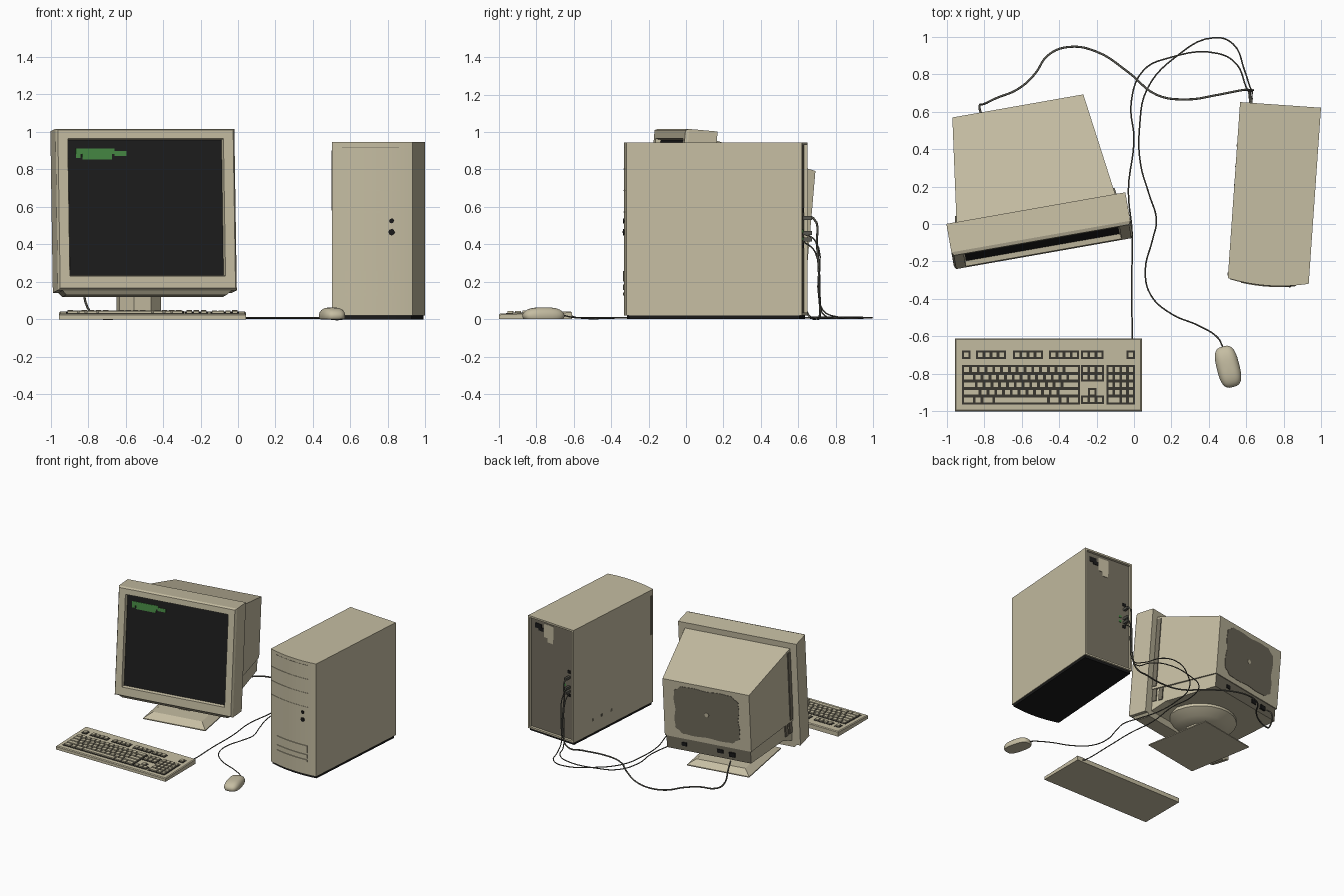
import bpy, bmesh, math
from mathutils import Matrix

if "Cube" in bpy.data.objects:
    bpy.data.objects.remove(bpy.data.objects["Cube"])

def mat(name, r, g, b):
    m = bpy.data.materials.new(name)
    m.diffuse_color = (r, g, b, 1)
    m.use_nodes = True
    m.node_tree.nodes["Principled BSDF"].inputs["Base Color"].default_value = m.diffuse_color
    return m

BEIGE = mat("beige plastic", .56, .51, .362)
GREY = mat("grey brown panel", .175, .158, .115)
BLACK = mat("black rubber", .010, .010, .010)
SCREEN = mat("screen glass", .012, .012, .012)
GREEN = mat("green text", .06, .24, .055)
KEYBED = mat("dark key bed", .04, .037, .03)
CABLE = mat("cable grey", .10, .098, .08)

def frame(x, y, z, turn, tilt=0):
    return (Matrix.Translation((x, y, z)) @ Matrix.Rotation(math.radians(turn), 4, 'Z')
            @ Matrix.Rotation(math.radians(tilt), 4, 'X'))

WORLD = Matrix()
MON = frame(-.524, .085, 1.003, 10, -5)     # pivot: top back edge of the bezel
STAND = frame(-.53, .15, 0, 10)
TOWER = frame(.749, .159, 0, -4)
MOUSE = frame(.502, -.762, 0, 14)

def finish(name, bm, mats, M, smooth=None):
    bmesh.ops.recalc_face_normals(bm, faces=bm.faces)
    me = bpy.data.meshes.new(name)
    bm.to_mesh(me)
    bm.free()
    me.transform(M)
    for m in mats:
        me.materials.append(m)
    ob = bpy.data.objects.new(name, me)
    bpy.context.collection.objects.link(ob)
    if smooth:
        bpy.ops.object.select_all(action='DESELECT')
        ob.select_set(True)
        bpy.context.view_layer.objects.active = ob
        bpy.ops.object.shade_smooth_by_angle(angle=math.radians(smooth))
    return ob

def loft_bm(rings):
    bm = bmesh.new()
    vs = [[bm.verts.new(p) for p in r] for r in rings]
    n = len(rings[0])
    for a, b in zip(vs, vs[1:]):
        for i in range(n):
            bm.faces.new((a[i], a[(i + 1) % n], b[(i + 1) % n], b[i]))
    bm.faces.new(vs[0])
    end = bm.faces.new(vs[-1])
    return bm, end

def loft(name, rings, m, M=WORLD, end_mat=None, smooth=None):
    bm, end = loft_bm(rings)
    if end_mat:
        end.material_index = 1
    return finish(name, bm, [m, end_mat] if end_mat else [m], M, smooth)

def boxes(name, spans, m, M=WORLD):
    """several boxes (x0,x1,y0,y1,z0,z1) as one object"""
    bm = bmesh.new()
    for x0, x1, y0, y1, z0, z1 in spans:
        T = Matrix.Translation(((x0 + x1) / 2, (y0 + y1) / 2, (z0 + z1) / 2))
        bmesh.ops.create_cube(bm, size=1, matrix=T @ Matrix.Diagonal((abs(x1 - x0), y1 - y0, z1 - z0, 1)))
    return finish(name, bm, [m], M)

def rect(hx, z0, z1, y):
    return [(-hx, y, z0), (hx, y, z0), (hx, y, z1), (-hx, y, z1)]

def circle(r, z, n=24, phase=0):
    return [(r * math.cos(phase + i * math.tau / n), r * math.sin(phase + i * math.tau / n), z) for i in range(n)]

def disc(name, x, y0, y1, z, r, n, m, M):
    loft(name, [[(x + a, y, z + b) for a, b, _ in circle(r, 0, n)] for y in (y0, y1)], m, M)

# ---- monitor ----
loft("monitor_bezel", [rect(.485, -.865, 0, 0), rect(.485, -.865, 0, -.155), rect(.475, -.855, -.008, -.173),
                       rect(.422, -.79, -.053, -.173), rect(.416, -.784, -.058, -.145)], BEIGE, MON, SCREEN)
loft("bezel_chin", [[(x * w, y, z) for x, y in ((-1, f), (1, f), (1, 0), (-1, 0))]
                    for w, f, z in ((.46, -.15, -.863), (.435, -.13, -.888))], BEIGE, MON)
boxes("screen_text", [(-.375, -.165, -.149, -.142, -.135, -.105), (-.34, -.18, -.149, -.142, -.163, -.135),
                      (-.375, -.35, -.149, -.142, -.155, -.135), (-.165, -.10, -.149, -.142, -.145, -.118)], GREEN, MON)
loft("monitor_shell", [rect(.432, -.66, -.045, -.01), rect(.355, -.645, -.162, .57)], BEIGE, MON)
loft("monitor_lower_shell", [rect(.42, -.84, -.64, -.01), rect(.40, -.78, -.64, .12), rect(.345, -.75, -.64, .562)],
     BEIGE, MON, GREY)
boxes("monitor_ports", [(-.22, -.17, .55, .575, -.72, -.685), (-.12, -.07, .55, .567, -.71, -.68),
                        (.18, .22, .55, .567, -.71, -.68)], BLACK, MON)

# rear vent: rectangle with nicked corners and a slightly wavy edge
outline = []
for i in range(96):
    t = i * math.tau / 96
    c, s = math.cos(t), math.sin(t)
    k = (abs(c) ** 16 + abs(s) ** 16) ** (-1 / 16)
    d = abs((t % (math.pi / 2)) - math.pi / 4)
    k *= 1 - .10 * math.exp(-(d / .09) ** 2) - .02 * (1 + math.cos(8 * t)) * (d > .15)
    outline.append((.268 * c * k, -.4 + .205 * s * k))
loft("monitor_rear_vent", [[(x, y, z) for x, z in outline] for y in (.565, .573)], GREY, MON)
disc("vent_hub", 0, .57, .576, -.4, .018, 8, BEIGE, MON)

# vents on both sides behind the bezel
for s in (-1, 1):
    R = Matrix.Translation((s * .432, 0, 0)) @ Matrix.Rotation(math.radians(7.7 * s), 4, 'Z')
    boxes("monitor_side_vent", [(-.01 * s, .006 * s, .005, .04, -.64, -.07)], GREY, MON @ R)
    boxes("monitor_side_slots", [(-.03 * s, -.006 * s, y, y + .035, -.76, -.66) for y in (.005, .06)], GREY, MON @ R)

# stand
loft("stand_base", [[(a * w, y, z) for a, y in ((-1, f), (1, f), (1, b), (-1, b))]
                    for w, f, b, z in ((.255, -.3, .26, 0), (.255, -.3, .26, .008), (.2, -.24, .21, .045))], BEIGE, STAND)
loft("stand_neck", [circle(.122, .03, 8, math.pi / 8), circle(.122, .14, 8, math.pi / 8)], BEIGE, STAND)
loft("stand_swivel", [circle(.12, .125), circle(.2, .145), circle(.27, .19), circle(.27, .25)], BEIGE, STAND, smooth=30)

# ---- tower ----
def front_y(x):
    return -.489 + .025 * (x / .2165) ** 2

def tower_outline(z, g=0):
    front = [(x * .02165, front_y(x * .02165)) for x in range(-10, 11)]
    return [(x * (1 - g), y * (1 - g), z) for x, y in front + [(.2165, .478), (-.2165, .478)]]

bm, _ = loft_bm([tower_outline(.02), tower_outline(.945)])
bmesh.ops.recalc_face_normals(bm, faces=bm.faces)
back = [f for f in bm.faces if f.normal.y > .9]
bmesh.ops.inset_region(bm, faces=back, thickness=.02)
bmesh.ops.inset_region(bm, faces=back, thickness=.001, depth=-.02)
for f in back:
    f.material_index = 1
finish("tower_case", bm, [BEIGE, GREY], TOWER)
loft("tower_foot", [tower_outline(0, .03), tower_outline(.022, .03)], BLACK, TOWER)

def front_strip(name, x0, x1, z0, z1, m, out=.003):
    """thin plate that follows the curved front"""
    xs = [x0 + (x1 - x0) * i / 10 for i in range(11)]
    ring = [(x, front_y(x) - out) for x in xs] + [(x, front_y(x) + .01) for x in reversed(xs)]
    loft(name, [[(x, y, z) for x, y in ring] for z in (z0, z1)], m, TOWER)

for z in (.80, .685, .57):
    front_strip("drive_bay_ledge", -.205, .15, z, z + .005, BEIGE, .003)
front_strip("top_bay_groove", -.16, .145, .916, .919, GREY, .001)
for z, h in ((.125, .018), (.155, .03), (.2, .058)):
    front_strip("front_grille_slat", -.145, .145, z, z + h, BEIGE, .006)
disc("power_button", .105, -.490, -.46, .465, .017, 8, BLACK, TOWER)
disc("indicator_light", .105, -.489, -.46, .525, .013, 8, BLACK, TOWER)
boxes("power_supply_plate", [(-.01, .08, .45, .461, .80, .91), (-.005, .045, .45, .461, .765, .80)], BEIGE, TOWER)
boxes("power_socket", [(.1, .165, .45, .462, .855, .895), (.085, .13, .45, .462, .84, .87)], BLACK, TOWER)
boxes("rear_ports", [(-.172, -.145, .45, .462, z, z + .025) for z in (.38, .57)], BLACK, TOWER)
boxes("rear_audio_ports", [(-.13, -.11, .45, .462, z, z + .018) for z in (.42, .46)], GREEN, TOWER)
boxes("side_vent", [(-.22, -.21, -.45, -.435, .58, .9)], GREY, TOWER)
boxes("side_holes", [(-.2185, -.21, y, y + .02, .12, .14) for y in (.02, .13, .24)], GREY, TOWER)

# ---- keyboard ----
def deck(y):
    return .029 + (y + 1) / .39 * .012

X0, X1, Y0, Y1 = -.955, .042, -1.0, -.61
def deck_ring(g, dz, flat=False):
    return [(x, y, 0 if flat else deck(y) + dz) for x, y in
            ((X0 + g, Y0 + g), (X1 - g, Y0 + g), (X1 - g, Y1 - g), (X0 + g, Y1 - g))]

loft("keyboard_case", [deck_ring(0, 0, True), deck_ring(0, -.006), deck_ring(.006, 0)], BEIGE)

U, V = .0416, .0405                       # key pitch
beds, keys = [], []
def block(x0, y1, rows):
    """rows of key widths (w > 0 key, w < 0 gap), y1 is the back edge"""
    for r, row in enumerate(rows):
        x, y = x0, y1 - r * V
        for w in row:
            if w > 0:
                z = deck(y - V / 2)
                beds.append((x - .003, x + w * U + .003, y - V - .003, y + .003, z - .01, z + .003))
                keys.append((x + .005, x + w * U - .005, y - V + .005, y - .005, z - .005, z + .012))
            x += abs(w) * U

block(-.915, -.757, [[1] * 13 + [2], [1.5] + [1] * 12 + [1.5], [1.75] + [1] * 11 + [2.25],
                     [2.25] + [1] * 10 + [2.75], [1.5, 1, 1.5, 7, 1.5, 1, 1.5]])
block(-.28, -.757, [[.93] * 3] * 2)
block(-.28, -.878, [[-.93, .93], [.93] * 3])
block(-.145, -.757, [[.89] * 4] * 4 + [[1.78, .89, .89]])
for x, n in ((-.915, 1), (-.84, 4), (-.643, 4), (-.45, 4), (-.28, 3), (-.037, 1)):
    block(x, -.678, [[.92] * n])
boxes("key_beds", beds, KEYBED)
boxes("keyboard_keys", keys, BEIGE)

# ---- mouse ----
bm = bmesh.new()
bmesh.ops.create_uvsphere(bm, u_segments=32, v_segments=16, radius=1)
def puff(a, p):
    return math.copysign(abs(a) ** p, a)
for v in bm.verts:
    x, y, z = v.co
    v.co = (.061 * puff(x, .65), .112 * puff(y, .7), max(0, .018 + .045 * z))
finish("mouse_body", bm, [BEIGE], MOUSE, 50)

# ---- cables ----
def cable(name, pts, r):
    cu = bpy.data.curves.new(name, 'CURVE')
    cu.dimensions = '3D'
    cu.bevel_depth, cu.bevel_resolution, cu.resolution_u = r, 1, 5
    cu.use_fill_caps = True
    sp = cu.splines.new('BEZIER')
    sp.bezier_points.add(len(pts) - 1)
    for b, p in zip(sp.bezier_points, pts):
        b.co = p if len(p) == 3 else (*p, .007)
        b.handle_left_type = b.handle_right_type = 'AUTO'
    cu.materials.append(CABLE)
    bpy.context.collection.objects.link(bpy.data.objects.new(name, cu))

cable("monitor_cable", [(-.815, .585, .22), (-.825, .625, .18), (-.79, .645, .04), (-.74, .67), (-.62, .72), (-.53, .8),
                        (-.46, .9), (-.35, .945), (-.2, .92), (-.03, .81), (.12, .69), (.28, .665), (.45, .69),
                        (.58, .715, .015), (.615, .715, .1), (.615, .70, .4), (.62, .68, .54), (.62, .62, .54)], .006)
cable("keyboard_cable", [(-.01, -.615, .018), (-.01, -.58), (-.012, -.3), (-.01, -.05), (-.03, .18), (0, .45), (-.015, .65),
                         (.05, .82), (.18, .885), (.45, .91), (.55, .85), (.595, .74, .02), (.61, .71, .12),
                         (.615, .69, .36), (.62, .62, .42)], .004)
cable("mouse_cable", [(.473, -.655, .02), (.45, -.61, .01), (.35, -.545), (.2, -.48), (.09, -.38), (.06, -.25), (.10, -.08),
                      (.12, .02), (.08, .16), (.035, .32), (.03, .52), (.07, .72), (.22, .89), (.43, .995), (.53, .96),
                      (.59, .82, .01), (.62, .73, .05), (.635, .715, .2), (.63, .69, .42), (.625, .62, .46)], .004)
boxes("cable_plugs", [(-.170, -.150, .455, .505, z, z + .02) for z in (.415, .45, .53)], CABLE, TOWER)
